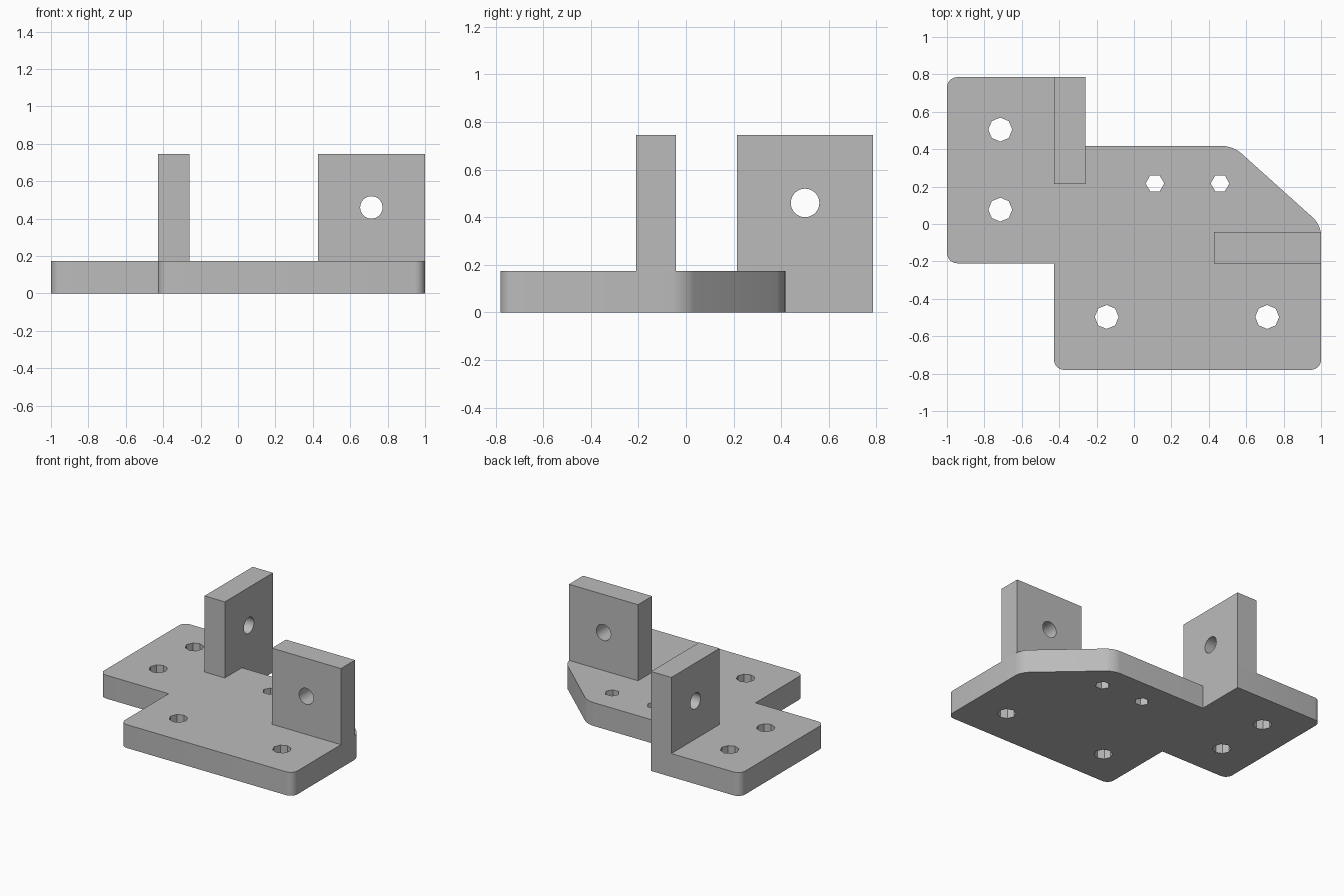
import bpy, bmesh
from math import pi, radians
from mathutils import Matrix, Vector

cube = bpy.data.objects.get("Cube")
if cube:
    bpy.data.objects.remove(cube, do_unlink=True)

GREY = (0.5, 0.5, 0.5, 1)
metal = bpy.data.materials.new("plain grey")
metal.use_nodes = True
metal.diffuse_color = GREY
metal.node_tree.nodes["Principled BSDF"].inputs["Base Color"].default_value = GREY

THICK, TOP = 0.175, 0.745


def add_object(name, bm):
    bmesh.ops.recalc_face_normals(bm, faces=bm.faces)
    mesh = bpy.data.meshes.new(name)
    bm.to_mesh(mesh)
    bm.free()
    mesh.materials.append(metal)
    obj = bpy.data.objects.new(name, mesh)
    bpy.context.collection.objects.link(obj)
    return obj


def select(obj):
    bpy.ops.object.select_all(action='DESELECT')
    obj.select_set(True)
    bpy.context.view_layer.objects.active = obj


def drill(obj, centre, radius, sides, axis='Z'):
    """Cut a straight prism-shaped hole through the object."""
    bm = bmesh.new()
    turn = {'X': Matrix.Rotation(pi / 2, 4, 'Y'),
            'Y': Matrix.Rotation(pi / 2, 4, 'X'),
            'Z': Matrix.Rotation(pi / 2, 4, 'Z')}[axis]
    bmesh.ops.create_cone(bm, cap_ends=True, segments=sides, radius1=radius,
                          radius2=radius, depth=0.5,
                          matrix=Matrix.Translation(centre) @ turn)
    cutter = add_object("hole_cutter", bm)
    cutter.hide_render = True
    mod = obj.modifiers.new("hole", 'BOOLEAN')
    mod.operation, mod.solver, mod.object = 'DIFFERENCE', 'EXACT', cutter
    select(obj)
    bpy.ops.object.modifier_apply(modifier=mod.name)
    bpy.data.objects.remove(cutter, do_unlink=True)


def block(name, low, high):
    low, high = Vector(low), Vector(high)
    bm = bmesh.new()
    bmesh.ops.create_cube(bm, size=1, matrix=Matrix.Translation((low + high) / 2)
                          @ Matrix.Diagonal((*(high - low), 1)))
    return add_object(name, bm)


# Base plate: outline with some rounded corners, extruded upward
outline = [(-1, 0.785, True), (-1, -0.21, True), (-0.428, -0.21, False),
           (-0.428, -0.78, True), (1, -0.78, True), (1, -0.005, True),
           (0.53, 0.417, True), (-0.26, 0.417, False), (-0.26, 0.785, False)]
bm = bmesh.new()
face = bm.faces.new([bm.verts.new((x, y, 0)) for x, y, _ in outline])
rise = bmesh.ops.extrude_face_region(bm, geom=[face])["geom"]
bmesh.ops.translate(bm, vec=(0, 0, THICK),
                    verts=[v for v in rise if isinstance(v, bmesh.types.BMVert)])
rounded = [(x, y) for x, y, soft in outline if soft]
corners = [e for e in bm.edges
           if abs(e.verts[0].co.z - e.verts[1].co.z) > 0.1
           and any((e.verts[0].co.xy - Vector(p)).length < 0.001 for p in rounded)]
bmesh.ops.bevel(bm, geom=corners, offset=0.055, offset_type='OFFSET',
                segments=6, profile=0.5, affect='EDGES')
# Bevel offset is the arc radius on square corners
plate = add_object("base_plate", bm)

# Bolt holes: octagonal large, hexagonal small
for x, y in [(-0.715, 0.505), (-0.715, 0.077), (-0.146, -0.497), (0.712, -0.497)]:
    drill(plate, (x, y, THICK / 2), 0.064, 8)
for x in (0.112, 0.46):
    drill(plate, (x, 0.217, THICK / 2), 0.05, 6)

# Upright lugs with a round cross hole
back_lug = block("back_lug", (-0.428, 0.215, THICK), (-0.26, 0.785, TOP))
drill(back_lug, (-0.344, 0.5, 0.46), 0.06, 32, 'X')
side_lug = block("side_lug", (0.428, -0.21, THICK), (1, -0.043, TOP))
drill(side_lug, (0.713, -0.126, 0.46), 0.06, 32, 'Y')

for obj in (plate, back_lug, side_lug):
    select(obj)
    bpy.ops.object.shade_smooth_by_angle(angle=radians(30))
